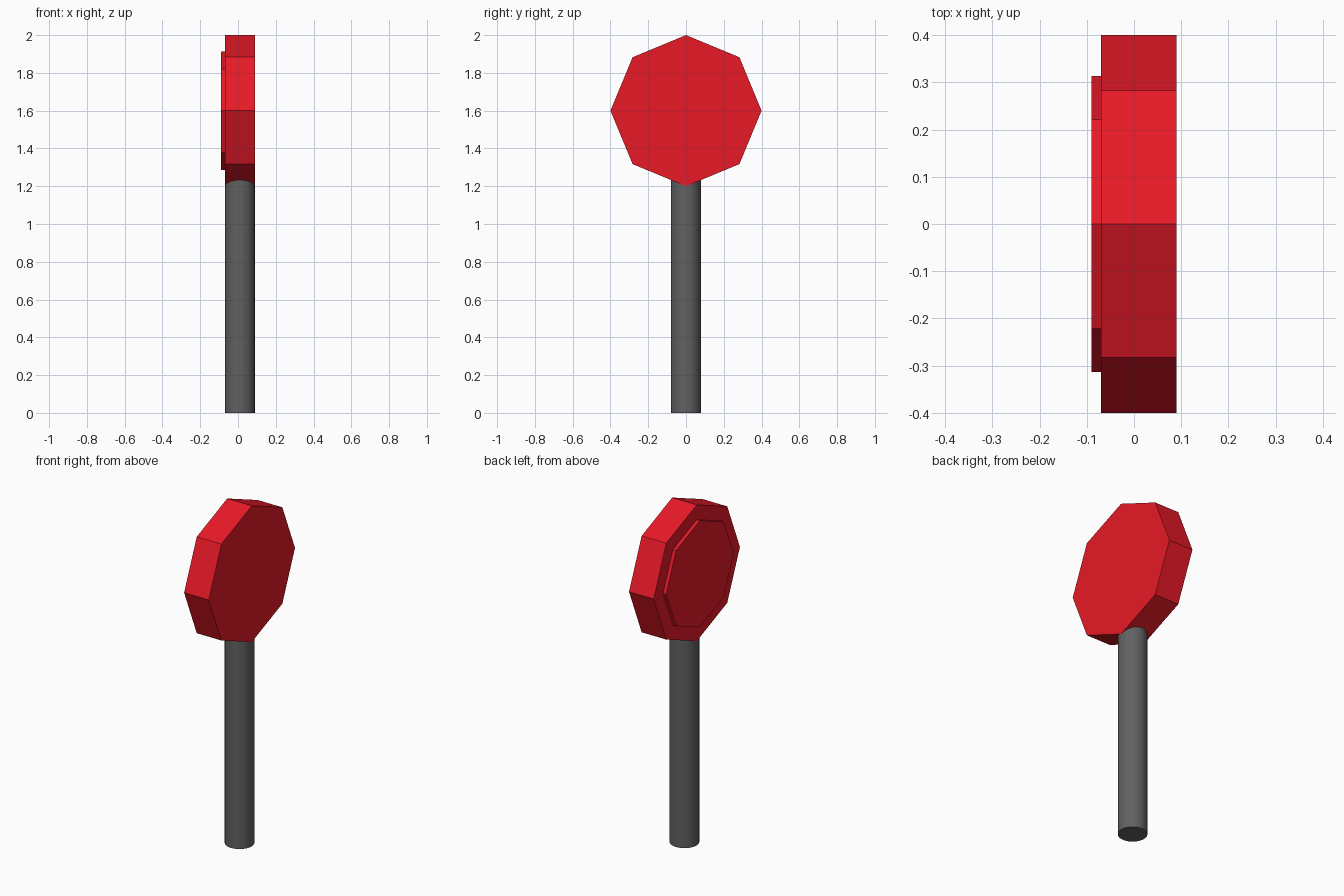
import bpy
from math import radians

if "Cube" in bpy.data.objects:
    bpy.data.objects.remove(bpy.data.objects["Cube"])

CX = 0.01  # shared centre line of the pole and the sign


def paint(obj, name, color):
    mat = bpy.data.materials.new(name)
    mat.diffuse_color = color
    mat.use_nodes = True
    mat.node_tree.nodes["Principled BSDF"].inputs["Base Color"].default_value = mat.diffuse_color
    obj.data.materials.append(mat)


def octagon(name, x0, x1, radius):
    # eight-sided plate facing along x, one corner pointing up
    bpy.ops.mesh.primitive_cylinder_add(
        vertices=8, radius=radius, depth=x1 - x0,
        location=((x0 + x1) / 2, 0, 1.6), rotation=(0, radians(90), 0))
    obj = bpy.context.object
    obj.name = name
    bpy.ops.object.transform_apply(location=False, rotation=True, scale=True)
    paint(obj, name + "_red", (0.8, 0.01, 0.02, 1))
    return obj


# sign board and its raised panel
octagon("sign_board", -0.07, 0.09, 0.4)
octagon("raised_panel", -0.09, -0.065, 0.313)

# round pole, its top sunk into the board
bpy.ops.mesh.primitive_cylinder_add(
    vertices=32, radius=0.079, depth=1.26, location=(CX, 0, 0.63))
pole = bpy.context.object
pole.name = "pole"
bpy.ops.object.shade_smooth_by_angle(angle=radians(30))
paint(pole, "dark_grey", (0.12, 0.12, 0.12, 1))
